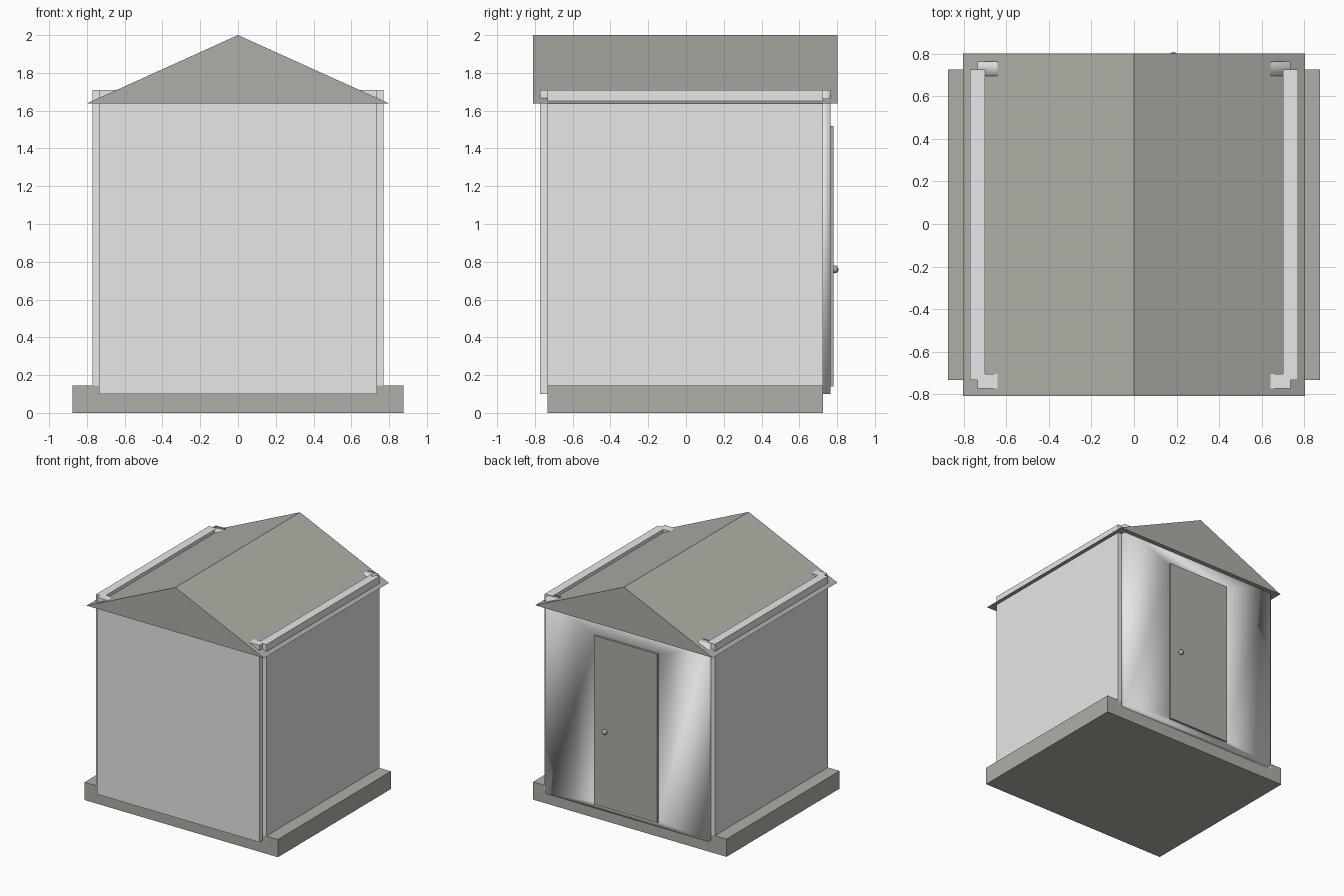
import bpy
import bmesh
from mathutils import Vector

cube = bpy.data.objects.get("Cube")
if cube:
    bpy.data.objects.remove(cube, do_unlink=True)


def material(name, rgb):
    mat = bpy.data.materials.new(name)
    mat.use_nodes = True
    colour = (*rgb, 1)
    mat.diffuse_color = colour
    mat.node_tree.nodes["Principled BSDF"].inputs["Base Color"].default_value = colour
    return mat


PALE = material("pale grey", (0.8, 0.8, 0.8))
STONE = material("stone grey", (0.43, 0.43, 0.385))

MID = -0.004  # depth of the shed's centre line


def finish(name, bm, mat, smooth=False):
    bmesh.ops.recalc_face_normals(bm, faces=bm.faces)
    for face in bm.faces:
        face.smooth = smooth
    mesh = bpy.data.meshes.new(name)
    bm.to_mesh(mesh)
    bm.free()
    mesh.materials.append(mat)
    obj = bpy.data.objects.new(name, mesh)
    bpy.context.collection.objects.link(obj)
    return obj


def box(name, low, high, mat):
    low, high = Vector(low), Vector(high)
    bm = bmesh.new()
    bmesh.ops.create_cube(bm, size=1)
    bmesh.ops.scale(bm, vec=high - low, verts=bm.verts)
    bmesh.ops.translate(bm, vec=(low + high) / 2, verts=bm.verts)
    return finish(name, bm, mat)


def extrude_y(bm, depth):
    """Thicken the faces of a mesh towards +y."""
    result = bmesh.ops.extrude_face_region(bm, geom=bm.faces[:], use_keep_orig=True)
    moved = [v for v in result["geom"] if isinstance(v, bmesh.types.BMVert)]
    bmesh.ops.translate(bm, vec=(0, depth, 0), verts=moved)


def rectangle(bm, half, y, bottom, top):
    corners = ((-half, bottom), (half, bottom), (half, top), (-half, top))
    return [bm.verts.new((x, y, z)) for x, z in corners]


WALL_BOTTOM, WALL_TOP = 0.1, 1.71

# Foundation slab
box("foundation", (-0.875, MID - 0.73, 0), (0.875, MID + 0.73, 0.145), STONE)

# Solid walls, overlapping in notched corners
box("front_wall", (-0.735, MID - 0.77, WALL_BOTTOM), (0.735, MID - 0.70, WALL_TOP), PALE)
for side, name in ((1, "left_wall"), (-1, "right_wall")):
    inner, outer = sorted((side * 0.70, side * 0.77))
    box(name, (inner, MID - 0.73, WALL_BOTTOM), (outer, MID + 0.73, WALL_TOP), PALE)

# Back wall with a doorway, softly shaded
bm = bmesh.new()
outline = rectangle(bm, 0.735, MID + 0.70, WALL_BOTTOM, WALL_TOP)
doorway = rectangle(bm, 0.27, MID + 0.70, 0.155, 1.5)
for i in range(4):
    j = (i + 1) % 4
    bm.faces.new((outline[i], outline[j], doorway[j], doorway[i]))
extrude_y(bm, 0.068)
finish("back_wall", bm, PALE, smooth=True)

# Door and knob
box("door", (-0.285, 0.72, 0.14), (0.285, 0.78, 1.52), STONE)
bm = bmesh.new()
bmesh.ops.create_uvsphere(bm, u_segments=16, v_segments=10, radius=0.021)
bmesh.ops.translate(bm, vec=(0.185, 0.787, 0.76), verts=bm.verts)
finish("door_knob", bm, STONE, smooth=True)

# Gabled roof
bm = bmesh.new()
gable = [bm.verts.new((x, MID - 0.805, z)) for x, z in ((-0.803, 1.637), (0.803, 1.637), (0, 2))]
bm.faces.new(gable)
extrude_y(bm, 1.61)
finish("roof", bm, STONE)
